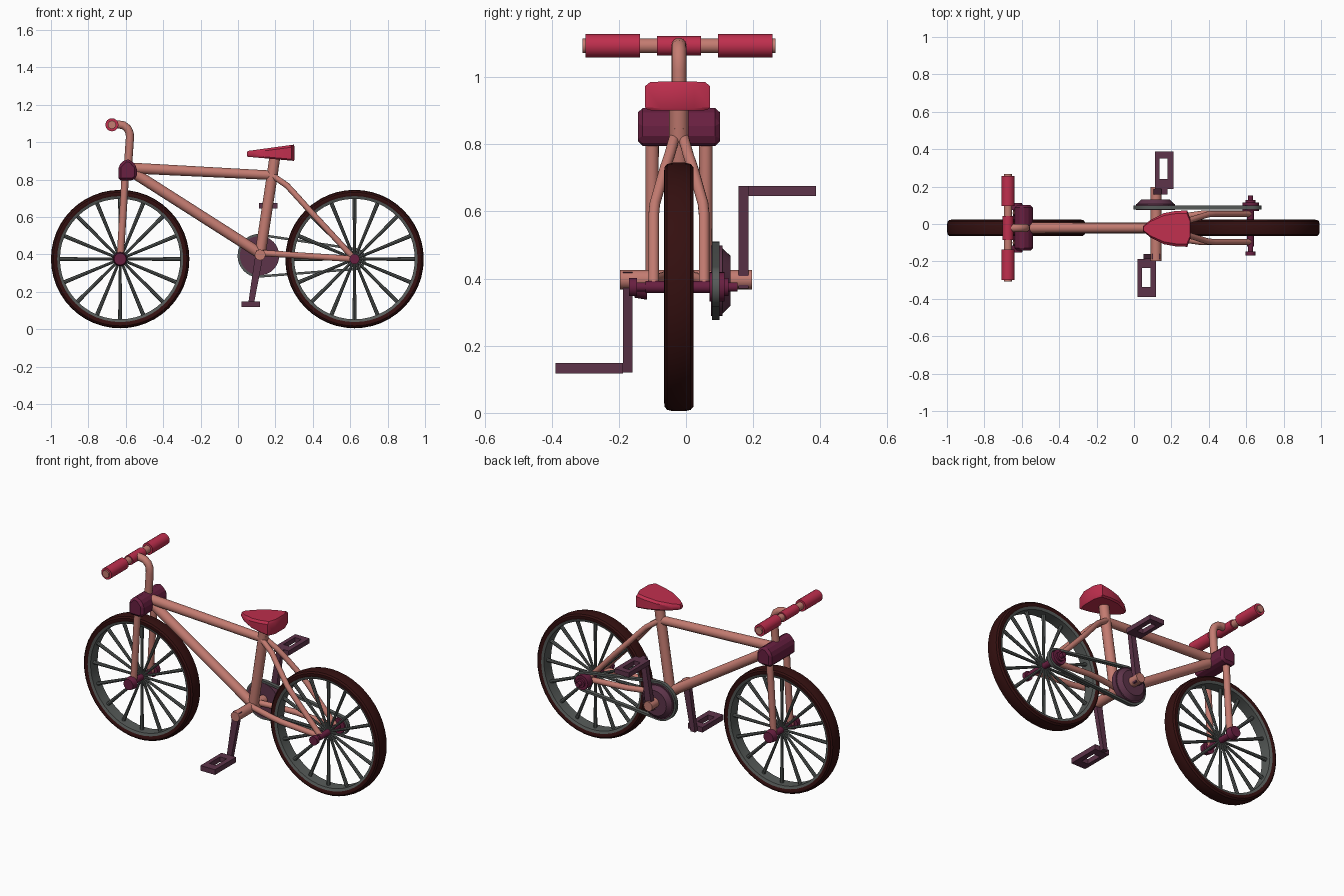
import bpy, bmesh, math
from mathutils import Vector

if "Cube" in bpy.data.objects:
    bpy.data.objects.remove(bpy.data.objects["Cube"])

CY = -0.021                      # centre plane of the bicycle
FX, RX, WZ = -0.63, 0.623, 0.375  # wheel centres
BX, BZ = 0.118, 0.397            # bottom bracket


def mat(name, rgb):
    m = bpy.data.materials.new(name)
    m.diffuse_color = (*rgb, 1)
    m.use_nodes = True
    m.node_tree.nodes["Principled BSDF"].inputs["Base Color"].default_value = m.diffuse_color
    return m


SALMON = mat("salmon frame", (0.55, 0.20, 0.165))
RED = mat("crimson", (0.52, 0.028, 0.075))
MAROON = mat("maroon", (0.14, 0.014, 0.052))
PURPLE = mat("dull purple", (0.11, 0.034, 0.068))
GREY = mat("metal grey", (0.095, 0.105, 0.10))
TYRE = mat("dark tyre", (0.034, 0.005, 0.005))


def finish(name, bm, m, smooth=True):
    bmesh.ops.recalc_face_normals(bm, faces=bm.faces[:])
    me = bpy.data.meshes.new(name)
    bm.to_mesh(me)
    bm.free()
    me.materials.append(m)
    ob = bpy.data.objects.new(name, me)
    bpy.context.collection.objects.link(ob)
    if smooth:
        bpy.ops.object.select_all(action='DESELECT')
        bpy.context.view_layer.objects.active = ob
        ob.select_set(True)
        bpy.ops.object.shade_smooth_by_angle(angle=math.radians(35))
    return ob


def add_cone(bm, a, b, r1, r2, n):
    a, b = Vector(a), Vector(b)
    d = b - a
    mtx = d.to_track_quat('Z', 'Y').to_matrix().to_4x4()
    mtx.translation = (a + b) / 2
    bmesh.ops.create_cone(bm, cap_ends=True, segments=n, radius1=r1, radius2=r2,
                          depth=d.length, matrix=mtx)


def rod(name, a, b, r, m, r2=None, n=16):
    bm = bmesh.new()
    add_cone(bm, a, b, r, r if r2 is None else r2, n)
    return finish(name, bm, m)


def pipe(name, pts, r, m, n=14):
    """Sweep a round section along a path."""
    pts = [Vector(p) for p in pts]
    bm = bmesh.new()
    rings, ref = [], Vector((0.1, 1, 0.05))
    for i, p in enumerate(pts):
        t = (pts[min(i + 1, len(pts) - 1)] - pts[max(i - 1, 0)]).normalized()
        u = (ref - t * ref.dot(t)).normalized()
        v = t.cross(u)
        rings.append([bm.verts.new(p + r * (u * math.cos(k * math.tau / n) + v * math.sin(k * math.tau / n)))
                      for k in range(n)])
    for A, B in zip(rings, rings[1:]):
        for k in range(n):
            bm.faces.new((A[k], A[(k + 1) % n], B[(k + 1) % n], B[k]))
    bm.faces.new(rings[0])
    bm.faces.new(rings[-1])
    return finish(name, bm, m)


def lathe(name, x, z, prof, m, n=48):
    """Spin a closed (radius, y) profile about a y-parallel axis."""
    bm = bmesh.new()
    rings = [[bm.verts.new((x + r * math.cos(i * math.tau / n), y, z + r * math.sin(i * math.tau / n)))
              for r, y in prof] for i in range(n)]
    k = len(prof)
    for i in range(n):
        A, B = rings[i], rings[(i + 1) % n]
        for j in range(k):
            bm.faces.new((A[j], A[(j + 1) % k], B[(j + 1) % k], B[j]))
    return finish(name, bm, m)


def prism(name, outline, y0, y1, m, bevel=0.0):
    """Extrude an (x, z) outline along y."""
    bm = bmesh.new()
    f = bm.faces.new([bm.verts.new((x, y0, z)) for x, z in outline])
    ext = bmesh.ops.extrude_face_region(bm, geom=[f])
    bmesh.ops.translate(bm, vec=(0, y1 - y0, 0),
                        verts=[v for v in ext['geom'] if isinstance(v, bmesh.types.BMVert)])
    if bevel:
        bmesh.ops.bevel(bm, geom=bm.edges[:], offset=bevel, segments=1, affect='EDGES')
    return finish(name, bm, m, False)


# Wheels: tyre, rim, spokes
for tag, x in (("front", FX), ("rear", RX)):
    half = [(0.334, 0.038), (0.345, 0.044), (0.357, 0.043), (0.366, 0.035), (0.37, 0.018)]
    prof = [(r, CY + y) for r, y in half] + [(r, CY - y) for r, y in reversed(half)]
    lathe(tag + "_tyre", x, WZ, prof, TYRE)
    lathe(tag + "_rim", x, WZ, [(0.322, CY - 0.034), (0.338, CY - 0.040),
                                (0.338, CY + 0.040), (0.322, CY + 0.034)], GREY)
    bm = bmesh.new()
    for i in range(16):
        a = i * math.tau / 16
        c, s = math.cos(a), math.sin(a)
        add_cone(bm, (x + 0.015 * c, CY, WZ + 0.015 * s), (x + 0.328 * c, CY, WZ + 0.328 * s), 0.007, 0.011, 8)
    finish(tag + "_spokes", bm, GREY)

# Axles and nuts
rod("front_axle", (FX, CY - 0.12, WZ), (FX, CY + 0.12, WZ), 0.018, MAROON)
rod("rear_axle", (RX, -0.165, WZ), (RX, 0.153, WZ), 0.014, MAROON)
rod("rear_hub", (RX, CY - 0.10, WZ), (RX, CY + 0.10, WZ), 0.018, MAROON)
for s in (-1, 1):
    rod("front_nut", (FX, CY + s * 0.095, WZ), (FX, CY + s * 0.132, WZ), 0.038, MAROON, 0.032)
    rod("rear_nut", (RX, CY + s * 0.125, WZ), (RX, CY + s * 0.148, WZ), 0.027, MAROON)

# Frame tubes
rod("top_tube", (-0.58, CY, 0.862), (0.185, CY, 0.823), 0.029, SALMON, 0.025)
rod("down_tube", (-0.58, CY, 0.85), (BX, CY, 0.405), 0.029, SALMON)
rod("seat_tube", (BX, CY, BZ), (0.187, CY, 0.85), 0.029, SALMON)
rod("seat_post", (0.182, CY, 0.82), (0.20, CY, 0.94), 0.029, SALMON)
rod("bottom_bracket", (BX, -0.197, BZ), (BX, 0.197, BZ), 0.029, SALMON)
for s in (-1, 1):
    pipe("seat_stay", [(0.18, CY + s * 0.012, 0.825), (0.262, CY + s * 0.028, 0.768), (0.30, CY + s * 0.042, 0.727),
                       (0.395, CY + s * 0.072, 0.622), (0.425, CY + s * 0.075, 0.59),
                       (RX, CY + s * 0.075, WZ)], 0.016, SALMON)
    pipe("chain_stay", [(BX, CY + s * 0.03, 0.408), (0.27, CY + s * 0.062, 0.398),
                        (0.36, CY + s * 0.075, 0.392), (RX, CY + s * 0.075, WZ)], 0.017, SALMON)
    rod("fork_leg", (-0.602, CY + s * 0.08, 0.83), (FX, CY + s * 0.08, WZ), 0.02, SALMON, 0.019)

# Fork crown
prism("fork_crown", [(-0.64, 0.795), (-0.64, 0.872), (-0.602, 0.91), (-0.572, 0.905),
                     (-0.54, 0.868), (-0.54, 0.81), (-0.56, 0.795)], CY - 0.122, CY + 0.122, MAROON, 0.014)

# Stem, handlebar and grips
pipe("stem", [(-0.59, CY, 0.85), (-0.578, CY, 1.02), (-0.579, CY, 1.048), (-0.59, CY, 1.073),
              (-0.612, CY, 1.09), (-0.64, CY, 1.095), (-0.674, CY, 1.095)], 0.022, SALMON)
rod("handlebar", (-0.674, -0.308, 1.093), (-0.674, 0.266, 1.093), 0.022, SALMON)
rod("bar_clamp", (-0.674, -0.086, 1.093), (-0.674, 0.044, 1.093), 0.029, RED)
for s in (-1, 1):
    rod("grip", (-0.674, CY + s * 0.116, 1.093), (-0.674, CY + s * 0.278, 1.093), 0.035, RED)

# Seat: lofted outline, top and bottom slope apart to the rear
bm = bmesh.new()
side = [(0.047, 0.012), (0.085, 0.045), (0.16, 0.083), (0.225, 0.095), (0.285, 0.097), (0.302, 0.05)]
outline = side + [(x, -y) for x, y in reversed(side)]
loops = []
for k, inset, lift in ((0, 0.9, 0), (0, 1, 0.008), (1, 1, -0.012), (1, 0.85, 0)):
    ring = []
    for x, y in outline:
        t = (x - 0.047) / 0.255
        z = (0.953 + 0.034 * t if k else 0.922 - 0.022 * t) + lift
        ring.append(bm.verts.new((0.19 + (x - 0.19) * (0.97 if inset < 1 else 1), CY - 0.004 + y * inset, z)))
    loops.append(ring)
for A, B in zip(loops, loops[1:]):
    for i in range(len(A)):
        j = (i + 1) % len(A)
        bm.faces.new((A[i], A[j], B[j], B[i]))
bm.faces.new(loops[0])
bm.faces.new(loops[-1])
finish("seat", bm, RED)

# Chainring and rear sprocket
rod("chainring", (BX - 0.003, 0.075, 0.393), (BX - 0.003, 0.108, 0.393), 0.105, PURPLE, n=32)
rod("chainring_cover", (BX - 0.003, 0.108, 0.393), (BX - 0.003, 0.132, 0.393), 0.098, PURPLE, 0.075, n=32)
rod("rear_sprocket", (RX, 0.07, WZ), (RX, 0.115, WZ), 0.044, MAROON, n=24)

# Chain: belt wrapped round both sprockets
cx, cz, R, r = BX - 0.003, 0.393, 0.107, 0.05
dist = math.hypot(RX - cx, WZ - cz)
base, off = math.atan2(WZ - cz, RX - cx), math.acos((R - r) / dist)
path = [(cx, cz, R, base + off + (math.tau - 2 * off) * i / 24) for i in range(25)]
path += [(RX, WZ, r, base - off + 2 * off * i / 12) for i in range(13)]
bm = bmesh.new()
rings = []
for px, pz, rad, a in path:
    c, s = math.cos(a), math.sin(a)
    rings.append([bm.verts.new((px + q * c, y, pz + q * s))
                  for q, y in ((rad - 0.003, 0.077), (rad + 0.01, 0.077), (rad + 0.01, 0.1), (rad - 0.003, 0.1))])
for i, A in enumerate(rings):
    B = rings[(i + 1) % len(rings)]
    for j in range(4):
        bm.faces.new((A[j], A[(j + 1) % 4], B[(j + 1) % 4], B[j]))
finish("chain", bm, GREY)


# Cranks and pedals
def pedal(name, x0, x1, y0, y1, h0, h1, z0, z1):
    bm = bmesh.new()
    hx0, hx1 = x0 + 0.024, x1 - 0.03
    rows = [[[bm.verts.new((x, y, z)) for x, y in pts]
             for pts in ([(x0, y0), (x1, y0), (x1, y1), (x0, y1)],
                         [(hx0, h0), (hx1, h0), (hx1, h1), (hx0, h1)])] for z in (z0, z1)]
    (bo, bi), (to, ti) = rows
    for A, B in ((bo, bi), (bi, ti), (ti, to), (to, bo)):
        for i in range(4):
            j = (i + 1) % 4
            bm.faces.new((A[i], A[j], B[j], B[i]))
    finish(name, bm, PURPLE, False)


prism("right_crank", [(BX - 0.022, 0.37), (BX + 0.022, 0.37), (0.178, 0.675), (0.148, 0.675)], 0.157, 0.186, PURPLE)
prism("left_crank", [(BX + 0.022, 0.42), (BX - 0.022, 0.42), (0.052, 0.12), (0.082, 0.12)], -0.187, -0.160, PURPLE)
pedal("right_pedal", 0.113, 0.21, 0.186, 0.387, 0.24, 0.35, 0.646, 0.675)
pedal("left_pedal", 0.02, 0.118, -0.389, -0.187, -0.337, -0.235, 0.118, 0.149)
